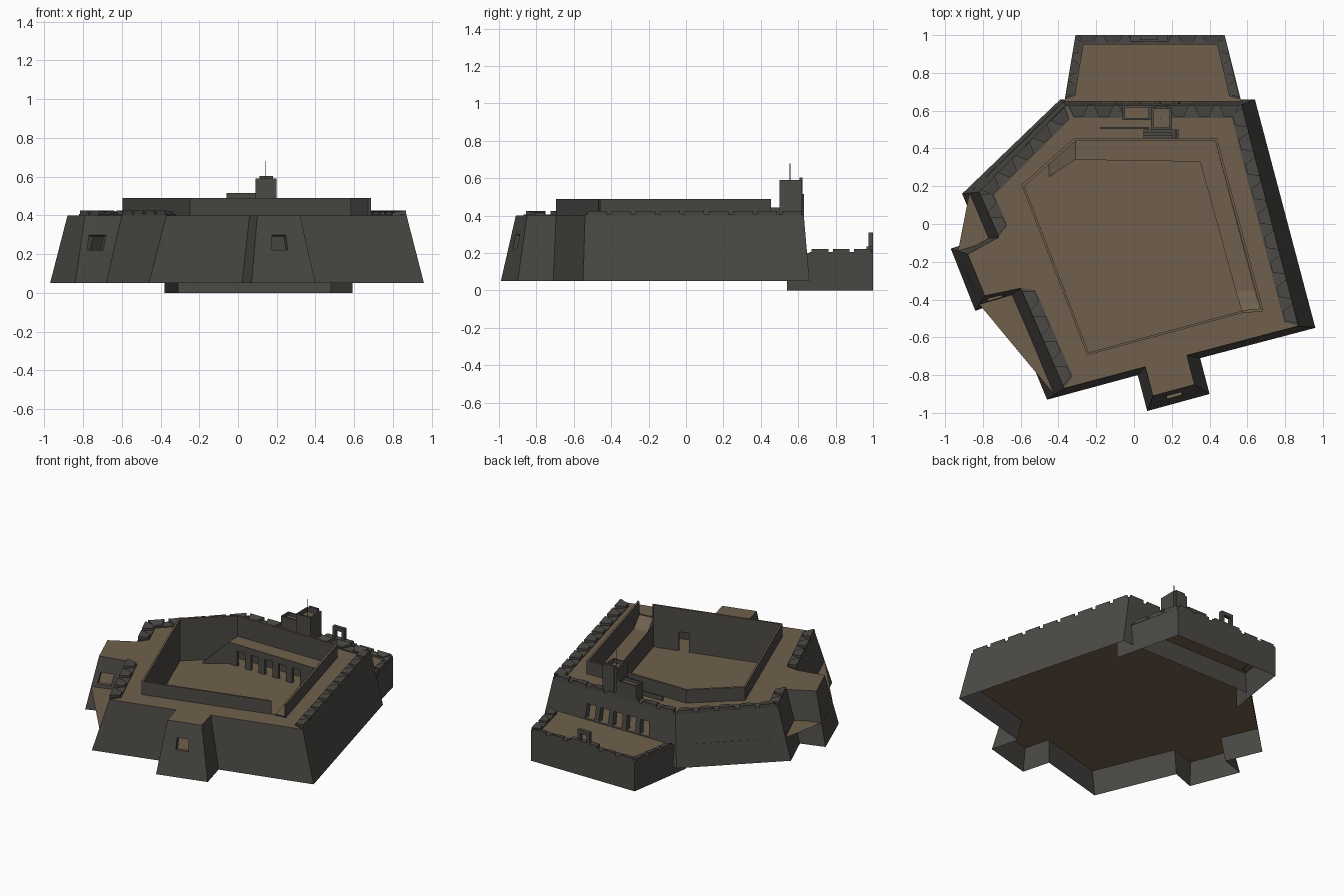
import bpy, bmesh
from mathutils import Vector as V

cube = bpy.data.objects.get("Cube")
if cube:
    bpy.data.objects.remove(cube)


def material(name, rgb):
    m = bpy.data.materials.new(name)
    m.use_nodes = True
    m.diffuse_color = (*rgb, 1)
    m.node_tree.nodes["Principled BSDF"].inputs["Base Color"].default_value = (*rgb, 1)
    return m


STONE, EARTH = 0, 1
MATS = [material("dark_stone", (0.072, 0.068, 0.06)), material("brown_earth", (0.16, 0.118, 0.075))]


def finish(name, bm):
    me = bpy.data.meshes.new(name)
    bm.to_mesh(me)
    bm.free()
    for m in MATS:
        me.materials.append(m)
    ob = bpy.data.objects.new(name, me)
    bpy.context.collection.objects.link(ob)
    return ob


def face(bm, pts, mat=STONE):
    f = bm.faces.new([bm.verts.new(p) for p in pts])
    f.material_index = mat
    return f


def at(p, z):
    return V((p[0], p[1], z))


def panel(bm, quad, spans=(), v0=0, v1=0, depth=0.04):
    """Wall sheet bl, br, tr, tl with a row of openings and their reveals."""
    a, b, c, d = quad
    n = (b - a).cross(d - a).normalized() * -depth
    pt = lambda u, v: a.lerp(b, u).lerp(d.lerp(c, u), v)
    if not spans:
        return face(bm, quad)
    us = [0] + [u for s in spans for u in s] + [1]
    vs = [0, v0, v1, 1]
    for i in range(len(us) - 1):
        for j in range(3):
            if vs[j] == vs[j + 1]:
                continue
            q = [pt(us[i], vs[j]), pt(us[i + 1], vs[j]), pt(us[i + 1], vs[j + 1]), pt(us[i], vs[j + 1])]
            if i % 2 and j == 1:
                for k in range(4):
                    p, r = q[k], q[(k + 1) % 4]
                    face(bm, [p, r, r + n, p + n], EARTH if k == 0 else STONE)
            else:
                face(bm, q)


def prism(bm, pts, z0, z1, top=STONE):
    zs = z1 if isinstance(z1, (list, tuple)) else [z1] * len(pts)
    lo = [at(p, z0) for p in pts]
    hi = [at(p, z) for p, z in zip(pts, zs)]
    for i in range(len(pts)):
        j = (i + 1) % len(pts)
        face(bm, [lo[i], lo[j], hi[j], hi[i]])
    face(bm, hi, top)


def box(bm, x0, x1, y0, y1, z0, z1, top=STONE):
    prism(bm, [(x0, y0), (x1, y0), (x1, y1), (x0, y1)], z0, z1, top)


def parapet_box(bm, x0, x1, y0, y1, z0, z1, rim, t=0.012):
    box(bm, x0, x1, y0, y1, z0, z1, EARTH)
    for xa, xb, ya, yb in ((x0, x1, y0, y0 + t), (x0, x1, y1 - t, y1),
                           (x0, x0 + t, y0, y1), (x1 - t, x1, y0, y1)):
        box(bm, xa, xb, ya, yb, z1 - 0.01, rim)


def battlement(bm, a, b, z, width, rise, pitch=0.13):
    """Flat kerb with splayed wedge merlons along the rim from a to b."""
    a, b = V((*a, 0)), V((*b, 0))
    d = (b - a).normalized()
    n = V((-d.y, d.x, 0)) * width
    prism(bm, [a, b, b + n - d * width * 0.6, a + n + d * width * 0.6], z - 0.01, z + 0.006)
    count = max(1, round((b - a).length / pitch))
    step = (b - a).length / count
    for i in range(count):
        c = a + d * step * (i + 0.5)
        o, s = d * step * 0.4, d * step * 0.2
        top = z + rise
        prism(bm, [c - o, c + o, c + s + n * 0.9, c - s + n * 0.9], z, [top, top, top - 0.01, top - 0.01])


BASE, FLOOR, TERRACE, DECK, CREST = 0.05, 0.2, 0.35, 0.4, 0.49

# Main rampart outline: bottom and top corner of each edge, counter-clockwise
bottom = [(-.46, -.93), (.02, -.80), (.07, -.99), (.40, -.90), (.35, -.71), (.96, -.55),
          (.64, .66), (-.39, .66), (-.91, .16), (-.81, -.08), (-.97, -.13), (-.84, -.46), (-.68, -.40)]
rim = [(-.37, -.87), (.06, -.756), (.10, -.91), (.32, -.85), (.28, -.695), (.87, -.54),
       (.57, .63), (-.36, .63), (-.82, .17), (-.716, -.07), (-.88, -.16), (-.79, -.38), (-.60, -.34)]
N = len(rim)
gun_ports = [(0.3 + 0.105 * i, 0.37 + 0.105 * i) for i in range(5)]
openings = {2: ([(.33, .62)], .49, .71), 11: ([(.2, .68)], .49, .71), 6: (gun_ports, .44, .72)}

bm = bmesh.new()
for i in range(N):
    j = (i + 1) % N
    quad = [at(bottom[i], BASE), at(bottom[j], BASE), at(rim[j], DECK), at(rim[i], DECK)]
    panel(bm, quad, *openings.get(i, ()))
finish("rampart_walls", bm)

# Sunken ground inside the rampart
bm = bmesh.new()
k = (FLOOR - BASE) / (DECK - BASE)
ground = face(bm, [at(b, BASE).lerp(at(t, DECK), k) for b, t in zip(bottom, rim)], EARTH)
bmesh.ops.triangulate(bm, faces=[ground])
finish("yard_floor", bm)

# Yard wall path, clockwise, open at the last corner
yard = [(.57, -.46), (-.24, -.68), (-.58, .2), (-.31, .44), (.43, .44), (.67, -.45)]
mid = V((.05, -.1))
outer = [mid + (V(p) - mid) * 1.025 for p in yard]

# Upper deck ring around the yard
bm = bmesh.new()
edges = []
for loop in (rim, outer):
    vs = [bm.verts.new(at(p, DECK)) for p in loop]
    edges += [bm.edges.new((vs[i], vs[(i + 1) % len(vs)])) for i in range(len(vs))]
bmesh.ops.triangle_fill(bm, edges=edges, use_beauty=True, normal=(0, 0, 1))
for f in bm.faces:
    f.material_index = EARTH
    if f.normal.z < 0:
        f.normal_flip()
finish("upper_deck", bm)

bm = bmesh.new()
for i in range(len(yard) - 1):
    a, b, c, d = yard[i], yard[i + 1], outer[i], outer[i + 1]
    door = ([(.2, .28)], 0, .45, .015) if i == 0 else ()
    panel(bm, [at(a, FLOOR), at(b, FLOOR), at(b, CREST), at(a, CREST)], *door)
    face(bm, [at(d, DECK), at(c, DECK), at(c, CREST), at(d, CREST)])
    face(bm, [at(a, CREST), at(b, CREST), at(d, CREST), at(c, CREST)], EARTH)
for p, q in ((yard[0], outer[0]), (outer[-1], yard[-1])):
    face(bm, [at(p, DECK), at(q, DECK), at(q, CREST), at(p, CREST)])
finish("yard_wall", bm)

# Raised terrace with arcade and ramps
bm = bmesh.new()
west, corner, south = (-.31, .34), (.35, .33), (.57, -.46)
e_in, e_out = (.54, -.36), (.64, -.35)
arches = [(0.1 + 0.16 * i, 0.19 + 0.16 * i) for i in range(5)]
panel(bm, [at(west, FLOOR), at(corner, FLOOR), at(corner, TERRACE), at(west, TERRACE)], arches, 0, .7, .02)
panel(bm, [at(corner, FLOOR), at(south, FLOOR), at(south, TERRACE), at(corner, TERRACE)])
face(bm, [at(p, TERRACE) for p in (west, corner, yard[4], yard[3])], EARTH)
face(bm, [at(p, TERRACE) for p in (corner, e_in, e_out, yard[4])], EARTH)
face(bm, [at(e_in, TERRACE), at(south, DECK), at(yard[5], DECK), at(e_out, TERRACE)], EARTH)
foot, foot_out = (-.45, .25), (-.45, .316)
face(bm, [at(foot, FLOOR + .002), at(west, TERRACE), at(yard[3], TERRACE), at(foot_out, FLOOR + .002)], EARTH)
face(bm, [at(foot, FLOOR), at(west, FLOOR), at(west, TERRACE)])
finish("terrace_and_ramps", bm)

# Battlements on all sides except the front
bm = bmesh.new()
for i in (5, 6, 7, 8, 12):
    battlement(bm, rim[i], rim[(i + 1) % N], DECK, 0.068, 0.026)
finish("rampart_battlements", bm)

# Lower rear bastion
bm = bmesh.new()
rear = [(.59, .54), (.48, 1), (-.31, 1), (-.38, .54)]
for a, b in zip(rear, rear[1:]):
    face(bm, [at(a, 0), at(b, 0), at(b, FLOOR), at(a, FLOOR)])
face(bm, [at(p, FLOOR - .005) for p in ((.57, .64), rear[1], rear[2], (-.37, .64))], EARTH)
finish("rear_bastion", bm)

bm = bmesh.new()
for a, b in (((.56, .66), rear[1]), (rear[1], rear[2]), (rear[2], (-.365, .66))):
    battlement(bm, a, b, FLOOR, 0.05, 0.022)
finish("rear_battlements", bm)

# Small gate arch on the rear edge
bm = bmesh.new()
box(bm, -.02, .18, .965, 1, FLOOR, .235)
for x in (.035, .105):
    box(bm, x, x + .02, .975, 1, FLOOR, .29)
box(bm, .035, .125, .975, 1, .285, .31)
bm.faces.ensure_lookup_table()
face(bm, [(.035, .975, .285), (.035, 1, .285), (.125, 1, .285), (.125, .975, .285)])
finish("rear_gate", bm)

# Watch tower, annex and steps
bm = bmesh.new()
parapet_box(bm, .09, .2, .5, .62, DECK, .565, .59)
box(bm, .11, .18, .608, .624, DECK, .603)
finish("watch_tower", bm)

bm = bmesh.new()
parapet_box(bm, -.06, .09, .55, .63, DECK, .495, .515)
box(bm, -.18, .08, .503, .513, DECK, .43)
for i in range(3):
    box(bm, .2, .235 - i * .008, .45, .5, DECK, .415 + i * .015)
    box(bm, .05, .2, .45 + i * .016, .5, DECK, .415 + i * .015)
finish("tower_annex", bm)

bm = bmesh.new()
box(bm, .139, .143, .554, .558, .56, .68)
finish("mast", bm)
